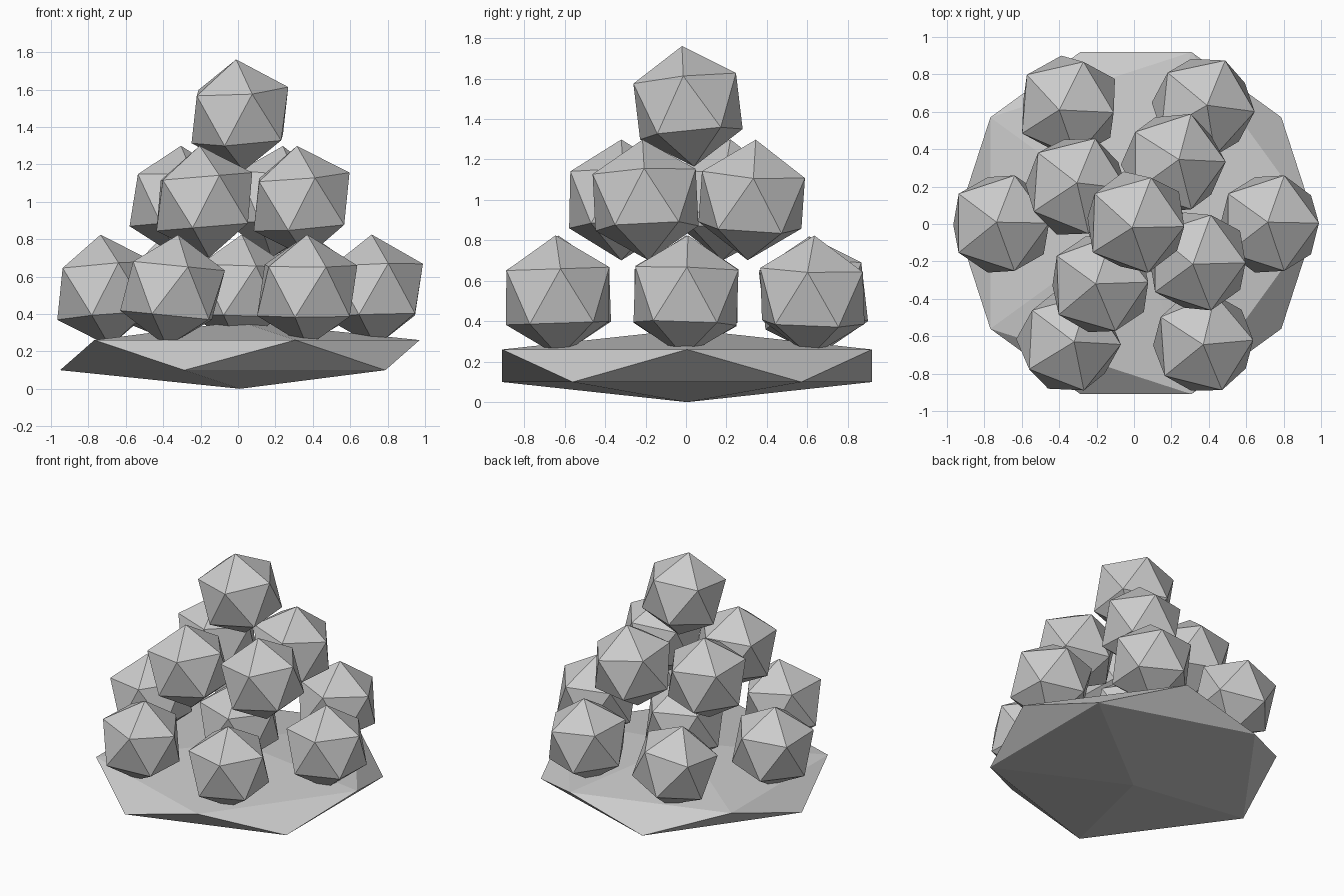
import bpy
from math import radians, sqrt
from mathutils import Vector, Quaternion

if "Cube" in bpy.data.objects:
    bpy.data.objects.remove(bpy.data.objects["Cube"])

R = 0.3  # ball radius


def ball(name, centre, lean=(0, 0), turn=0):
    """Low-poly ball whose top corner leans by an x, y offset."""
    bpy.ops.mesh.primitive_ico_sphere_add(subdivisions=1, radius=R, location=centre)
    ob = bpy.context.object
    ob.name = name
    top = Vector((lean[0], lean[1], sqrt(R * R - lean[0] ** 2 - lean[1] ** 2)))
    tilt = Vector((0, 0, 1)).rotation_difference(top)
    ob.rotation_mode = 'QUATERNION'
    ob.rotation_quaternion = tilt @ Quaternion((0, 0, 1), radians(turn))
    return ob


# Flattened base mound
bpy.ops.mesh.primitive_ico_sphere_add(subdivisions=1, radius=1, location=(0.01, 0.005, 0.18))
base = bpy.context.object
base.name = "base_mound"
base.scale = (1.075, 1.075, 0.18)

# Bottom layer: six around one
bottom = [
    ((0.725, 0.0), (-0.01, 0.01), 0),
    ((0.37, 0.625), (0.02, 0.01), -6),
    ((-0.35, 0.63), (-0.05, -0.02), -5),
    ((-0.71, 0.0), (-0.025, 0.01), 0),
    ((-0.35, -0.63), (0.03, 0.0), -3),
    ((0.37, -0.635), (0.0, -0.01), 4),
]
for i, ((x, y), lean, turn) in enumerate(bottom):
    ball(f"bottom_ball_{i + 1}", (x, y, 0.525), lean, turn)
ball("bottom_ball_centre", (0.01, 0.0, 0.525), (0.01, 0.0), 0)

# Middle layer: four balls
middle = [
    ((0.21, 0.325), (0.03, 0.02), 0),
    ((-0.31, 0.2), (0.005, 0.02), -4),
    ((-0.18, -0.32), (-0.025, 0.0), 2),
    ((0.34, -0.2), (-0.025, -0.015), 0),
]
for i, ((x, y), lean, turn) in enumerate(middle):
    ball(f"middle_ball_{i + 1}", (x, y, 1.0), lean, turn)

# Top ball
ball("top_ball", (0.01, 0.01, 1.463), (-0.02, -0.03), -2)
